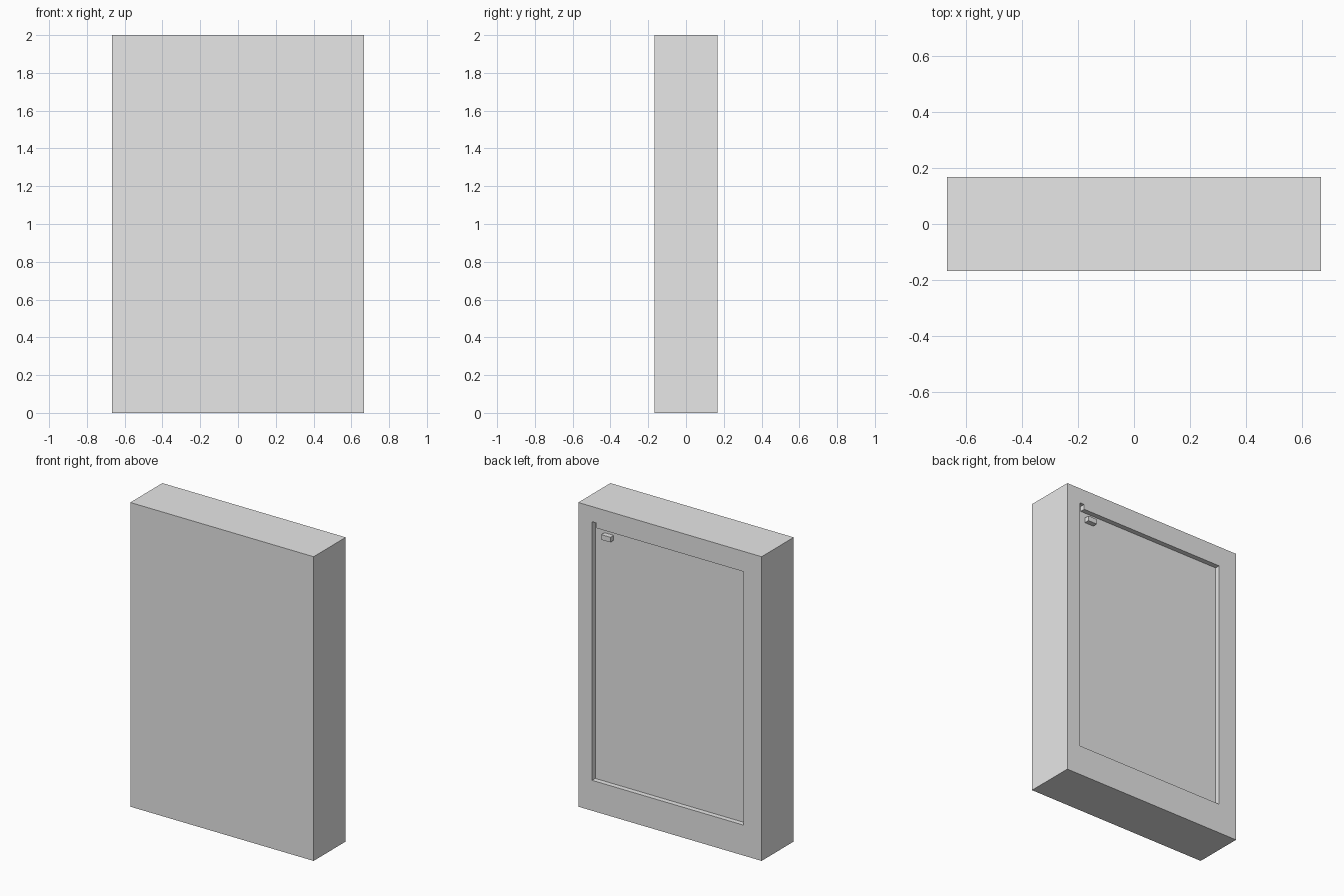
import bpy
import bmesh

old = bpy.data.objects.get("Cube")
if old:
    bpy.data.objects.remove(old, do_unlink=True)

U = 1 / 30  # modelling unit

grey = bpy.data.materials.new("light_grey")
grey.use_nodes = True
grey.diffuse_color = (0.8, 0.8, 0.8, 1)
grey.node_tree.nodes["Principled BSDF"].inputs["Base Color"].default_value = (0.8, 0.8, 0.8, 1)


def add_object(name, bm):
    bmesh.ops.recalc_face_normals(bm, faces=bm.faces)
    mesh = bpy.data.meshes.new(name)
    bm.to_mesh(mesh)
    bm.free()
    mesh.materials.append(grey)
    obj = bpy.data.objects.new(name, mesh)
    bpy.context.collection.objects.link(obj)
    return obj


def prism(name, outline, y0, y1):
    """Extrude an x-z outline, given in units, from y0 to y1."""
    bm = bmesh.new()
    face = bm.faces.new([bm.verts.new((x * U, y0 * U, z * U)) for x, z in outline])
    side = bmesh.ops.extrude_face_region(bm, geom=[face])
    verts = [v for v in side["geom"] if isinstance(v, bmesh.types.BMVert)]
    bmesh.ops.translate(bm, verts=verts, vec=(0, (y1 - y0) * U, 0))
    return add_object(name, bm)


def rectangle(x0, x1, z0, z1):
    return [(x0, z0), (x1, z0), (x1, z1), (x0, z1)]


# Main slab
slab = prism("slab_body", rectangle(-20, 20, 0, 60), -5, 5)

# Shallow back recess with a notch in its top corner
recess = [(-16, 6), (17, 6), (17, 57), (16, 57), (16, 56), (-16, 56)]
cutter = prism("recess_cutter", recess, 4, 6)
cutter.hide_render = True
cutter.hide_viewport = True
cutter.display_type = 'WIRE'
cut = slab.modifiers.new("back_recess", 'BOOLEAN')
cut.operation = 'DIFFERENCE'
cut.solver = 'EXACT'
cut.object = cutter

# Small latch block standing on the recess floor, flush with the back
prism("latch_block", rectangle(13, 15, 54, 55), 4, 5)
